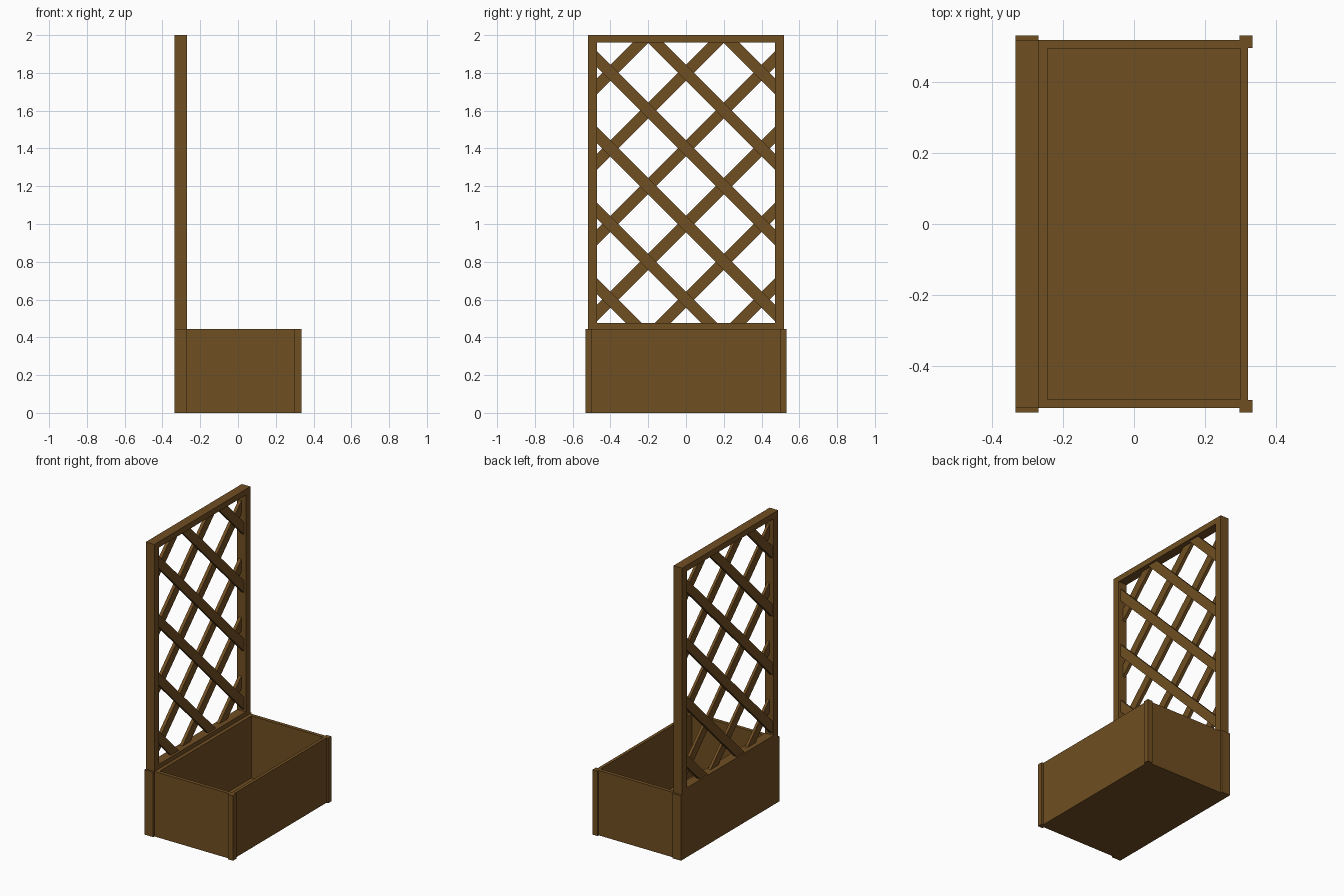
import bpy, bmesh
from mathutils import Vector, Matrix

if "Cube" in bpy.data.objects:
    bpy.data.objects.remove(bpy.data.objects["Cube"])

wood = bpy.data.materials.new("brown_wood")
wood.diffuse_color = (0.16, 0.077, 0.016, 1)
wood.use_nodes = True
wood.node_tree.nodes["Principled BSDF"].inputs["Base Color"].default_value = wood.diffuse_color


def add_object(name, bm):
    mesh = bpy.data.meshes.new(name)
    bmesh.ops.recalc_face_normals(bm, faces=bm.faces)
    bm.to_mesh(mesh)
    bm.free()
    mesh.materials.append(wood)
    ob = bpy.data.objects.new(name, mesh)
    bpy.context.collection.objects.link(ob)
    return ob


def box_bm(x0, x1, y0, y1, z0, z1):
    bm = bmesh.new()
    bmesh.ops.create_cube(bm, size=1)
    bmesh.ops.scale(bm, vec=(x1 - x0, y1 - y0, z1 - z0), verts=bm.verts)
    bmesh.ops.translate(bm, vec=((x0 + x1) / 2, (y0 + y1) / 2, (z0 + z1) / 2), verts=bm.verts)
    return bm


def box(name, *dims):
    return add_object(name, box_bm(*dims))


def prism(name, pts, z0, z1):
    bm = bmesh.new()
    f = bm.faces.new([bm.verts.new((x, y, z0)) for x, y in pts])
    r = bmesh.ops.extrude_face_region(bm, geom=[f])
    top = [v for v in r["geom"] if isinstance(v, bmesh.types.BMVert)]
    bmesh.ops.translate(bm, vec=(0, 0, z1 - z0), verts=top)
    return add_object(name, bm)


H = 0.445                      # planter height
BACK, FRAME = -0.335, -0.27    # trellis frame depth

# Planter box
box("planter_floor", FRAME, 0.30, -0.495, 0.495, 0, 0.02)
box("front_panel", 0.30, 0.322, -0.52, 0.52, 0, H)
box("back_liner", FRAME, -0.245, -0.495, 0.495, 0, H)
box("back_panel", BACK, FRAME, -0.47, 0.47, 0, 0.475)

for s, side in ((-1, "left"), (1, "right")):
    def ys(a, b):
        return sorted((s * a, s * b))
    box("side_panel_" + side, FRAME, 0.30, *ys(0.495, 0.52), 0, H)
    # L-shaped trim around the front corner, flat trim at the back
    prism("front_corner_trim_" + side,
          [(0.298, s * 0.52), (0.298, s * 0.533), (0.335, s * 0.533),
           (0.335, s * 0.497), (0.322, s * 0.497), (0.322, s * 0.52)], 0, H)
    box("back_corner_trim_" + side, BACK, FRAME, *ys(0.52, 0.533), 0, H)
    # Trellis uprights
    box("trellis_post_" + side, BACK, FRAME, *ys(0.47, 0.52), 0, 1.96)

box("trellis_top_rail", BACK, FRAME, -0.52, 0.52, 1.96, 2.0)

# Diagonal slats in two layers, trimmed to the frame opening
for direction, x0, x1, label in ((1, -0.285, -0.303, "front"), (-1, -0.303, -0.325, "rear")):
    for k in range(6):
        bm = box_bm(x1, x0, -1.5, 1.5, -0.03, 0.03)
        bm.transform(Matrix.Translation((0, 0, 0.2 + 0.4 * k))
                     @ Matrix.Rotation(-direction * 0.7853982, 4, 'X'))
        for co, no in (((0, 0.47, 0), (0, 1, 0)), ((0, -0.47, 0), (0, -1, 0)),
                       ((0, 0, 1.96), (0, 0, 1)), ((0, 0, 0.475), (0, 0, -1))):
            bmesh.ops.bisect_plane(bm, geom=bm.verts[:] + bm.edges[:] + bm.faces[:],
                                   plane_co=Vector(co), plane_no=Vector(no), clear_outer=True)
            open_edges = [e for e in bm.edges if e.is_boundary]
            if open_edges:
                bmesh.ops.holes_fill(bm, edges=open_edges, sides=0)
        if bm.faces:
            add_object(f"{label}_slat_{k + 1}", bm)
        else:
            bm.free()
